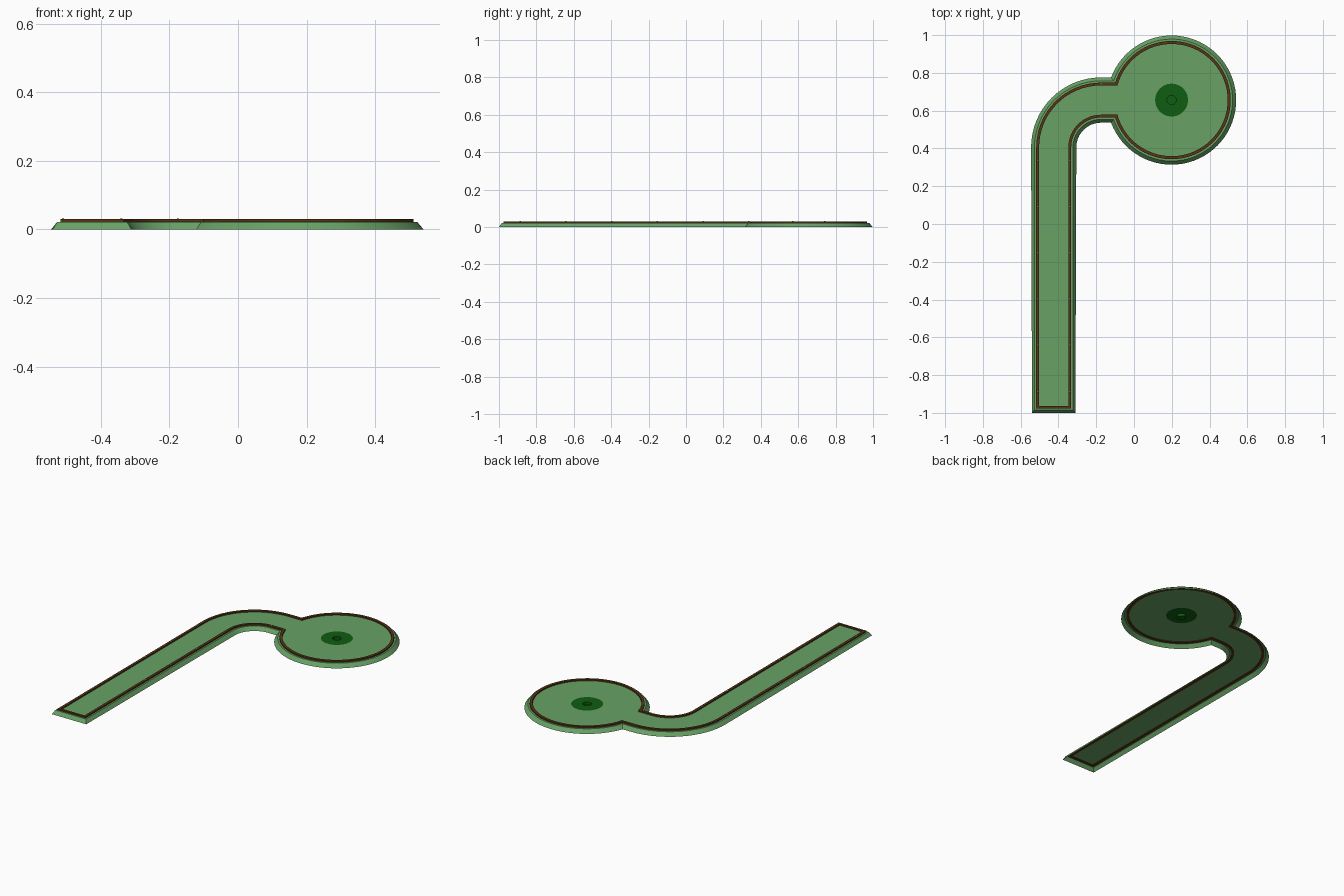
import bpy, bmesh
from math import sin, cos, pi, asin

if "Cube" in bpy.data.objects:
    bpy.data.objects.remove(bpy.data.objects["Cube"])

LANE_X, END_Y = -0.425, -0.97        # lane centre line and tee end
BX, BY, BR = -0.175, 0.406, 0.25     # bend centre and radius
HW = 0.085                           # lane half width
CX, CY, CR = 0.199, 0.656, 0.305     # round green


def mat(name, c):
    m = bpy.data.materials.new(name)
    m.diffuse_color = (*c, 1)
    m.use_nodes = True
    m.node_tree.nodes["Principled BSDF"].inputs["Base Color"].default_value = m.diffuse_color
    return m


GREEN = mat("turf", (0.14, 0.36, 0.13))
DARK = mat("dark_turf", (0.005, 0.11, 0.006))
BROWN = mat("wood", (0.09, 0.035, 0.008))
GREY = mat("metal", (0.7, 0.7, 0.7))


def outline(d, z):
    """Closed outline of the lane and round green, offset outward by d."""
    w, r = HW + d * 0.94, CR + d
    c = 0.005 if d > 0.03 else 0     # slightly drawn-in corners at the foot
    p = [(LANE_X - w + c, END_Y - d * 0.8, z), (LANE_X + w - c, END_Y - d * 0.8, z)]
    ri, ro, n = BR - w, BR + w, 16
    p += [(BX - ri * cos(i / n * pi / 2), BY + ri * sin(i / n * pi / 2), z) for i in range(n + 1)]
    a, m = asin(w / r), 64
    for i in range(m + 1):
        t = pi + a + (2 * pi - 2 * a) * i / m
        p.append((CX + r * cos(t), CY + r * sin(t), z))
    p += [(BX - ro * sin(i / n * pi / 2), BY + ro * cos(i / n * pi / 2), z) for i in range(n + 1)]
    return p


def circle(r, z, n=48):
    return [(CX + r * cos(2 * pi * i / n), CY + r * sin(2 * pi * i / n), z) for i in range(n)]


def finish(bm, name, material):
    me = bpy.data.meshes.new(name)
    bm.to_mesh(me)
    bm.free()
    ob = bpy.data.objects.new(name, me)
    bpy.context.collection.objects.link(ob)
    me.materials.append(material)
    bpy.context.view_layer.objects.active = ob
    ob.select_set(True)
    bpy.ops.object.shade_smooth_by_angle(angle=0.5)
    ob.select_set(False)
    return ob


def loft(name, loops, material, closed=False, cap=False):
    """Skin between matching loops."""
    bm = bmesh.new()
    rows = [[bm.verts.new(c) for c in l] for l in loops]
    pairs = list(zip(rows, rows[1:])) + ([(rows[-1], rows[0])] if closed else [])
    for a, b in pairs:
        for i in range(len(a)):
            j = (i + 1) % len(a)
            bm.faces.new((a[i], a[j], b[j], b[i]))
    if cap:
        bm.faces.new(rows[-1])
    return finish(bm, name, material)


Z = 0.022
# sloped grass bank around the hole
loft("bank", [outline(0.037, 0), outline(0.018, Z), outline(0.006, Z)], GREEN)

# wooden border, rectangular section
e = 0.008
loft("border", [outline(e, 0.018), outline(e, 0.03), outline(-e, 0.03), outline(-e, 0.018)],
     BROWN, closed=True)

# playing surface with a round opening
bm = bmesh.new()
edges = []
for l in (outline(-0.007, Z), circle(0.087, Z)):
    v = [bm.verts.new(c) for c in l]
    edges += [bm.edges.new((v[i - 1], v[i])) for i in range(len(v))]
bmesh.ops.triangle_fill(bm, use_beauty=True, use_dissolve=False, edges=edges, normal=(0, 0, 1))
for f in bm.faces:
    f.normal_update()
    if f.normal.z < 0:
        f.normal_flip()
finish(bm, "playing_surface", GREEN)

# darker ring around the cup, and the sunken cup
loft("cup_ring", [circle(0.087, Z), circle(0.024, Z)], DARK)
loft("cup", [circle(0.024, Z), circle(0.024, 0.006)], DARK, cap=True)

# nail heads along the border
nails = [(LANE_X + s * HW, 0.336 - 0.2445 * k) for s in (-1, 1) for k in range(6)]
nails += [(BX, CY + s * HW) for s in (-1, 1)]
bm = bmesh.new()
for x, y in nails:
    vs = bmesh.ops.create_uvsphere(bm, u_segments=10, v_segments=6, radius=0.005)["verts"]
    bmesh.ops.translate(bm, verts=vs, vec=(x, y, 0.028))
finish(bm, "nails", GREY)
